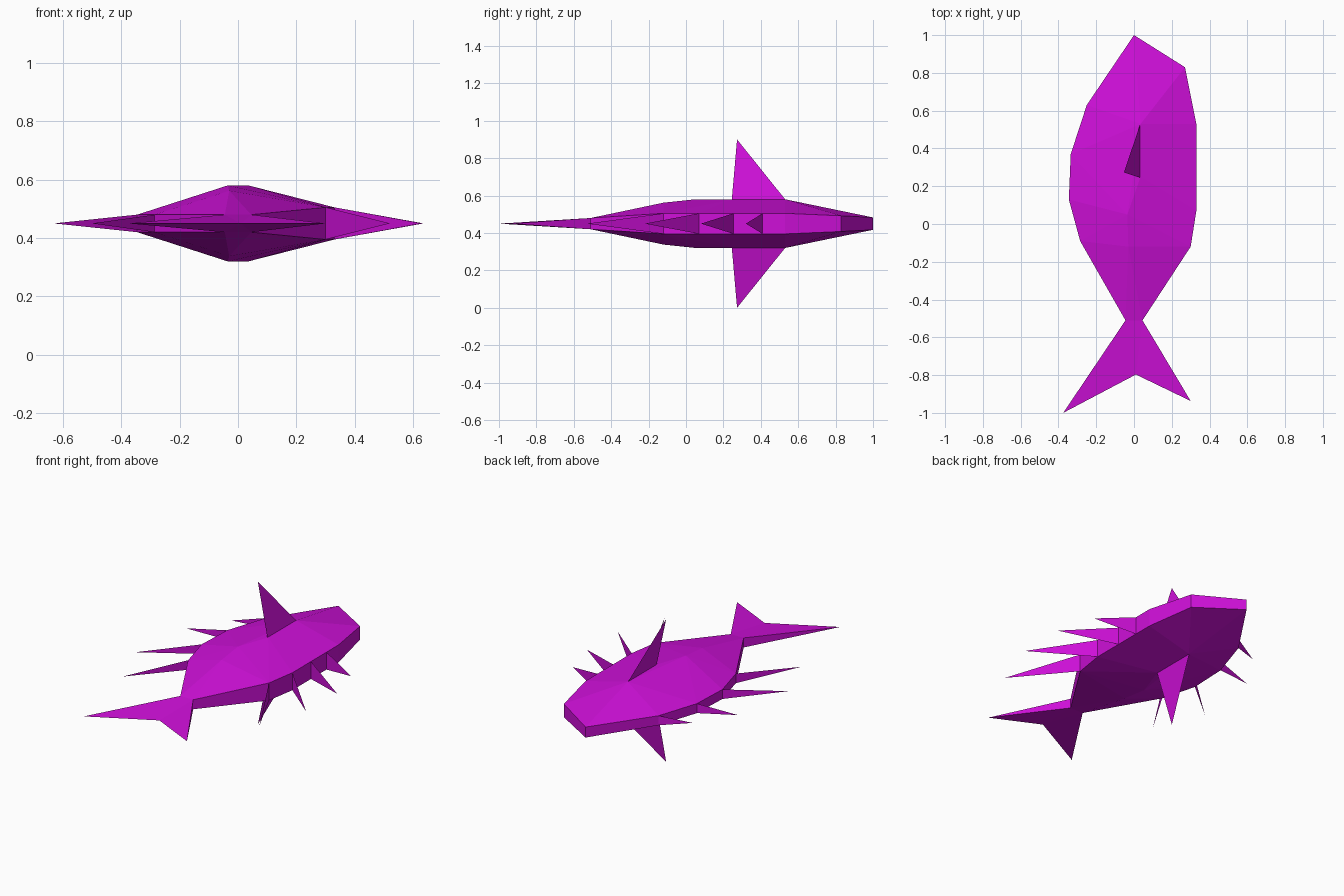
import bpy
import bmesh

if "Cube" in bpy.data.objects:
    bpy.data.objects.remove(bpy.data.objects["Cube"])

MID = 0.45  # height of the horizontal symmetry plane

magenta = bpy.data.materials.new("magenta")
magenta.diffuse_color = (0.62, 0.005, 0.69, 1)
magenta.use_nodes = True
magenta.node_tree.nodes["Principled BSDF"].inputs["Base Color"].default_value = magenta.diffuse_color


def make_part(name, verts, faces=None):
    """Mesh from points; without faces the points are wrapped in a convex hull."""
    bm = bmesh.new()
    vs = [bm.verts.new(v) for v in verts]
    if faces is None:
        hull = bmesh.ops.convex_hull(bm, input=vs)
        loose = {g for g in hull["geom_interior"] + hull["geom_unused"]
                 if isinstance(g, bmesh.types.BMVert)}
        bmesh.ops.delete(bm, geom=list(loose), context="VERTS")
    else:
        for f in faces:
            bm.faces.new([vs[i] for i in f])
    if len(bm.faces) > 1:
        bmesh.ops.recalc_face_normals(bm, faces=bm.faces[:])
    mesh = bpy.data.meshes.new(name)
    bm.to_mesh(mesh)
    bm.free()
    mesh.materials.append(magenta)
    obj = bpy.data.objects.new(name, mesh)
    bpy.context.collection.objects.link(obj)
    return obj


# Body: outline points (x, y, half thickness) and the raised spine
right_rim = [(0.30, -0.12, 0.055), (0.33, 0.07, 0.055), (0.33, 0.53, 0.055), (0.27, 0.83, 0.042)]
left_rim = [(-0.285, -0.09, 0.03), (-0.345, 0.13, 0.03), (-0.335, 0.37, 0.03), (-0.25, 0.63, 0.03)]
ends = [(0.045, -0.51, 0.03), (-0.045, -0.51, 0.03), (0.0, 1.0, 0.033)]
spine = [(-0.03, -0.12, 0.112), (-0.035, 0.05, 0.13), (0.035, 0.25, 0.13), (0.035, 0.53, 0.13)]
make_part("body", [(x, y, MID + s * h) for x, y, h in right_rim + left_rim + ends + spine
                   for s in (1, -1)])

# Forked tail: thick at the body, sharp along the fork
make_part("tail",
          [(-0.045, -0.51, MID + 0.03), (0.045, -0.51, MID + 0.03),
           (-0.045, -0.51, MID - 0.03), (0.045, -0.51, MID - 0.03),
           (-0.375, -1.0, MID), (0.01, -0.797, MID), (0.30, -0.937, MID)],
          [(0, 4, 5), (0, 5, 1), (1, 5, 6), (2, 5, 4), (2, 3, 5), (3, 6, 5),
           (0, 2, 4), (1, 6, 3)])

# Upper and lower fins: thin leaning triangles
for name, s in (("upper_fin", 1), ("lower_fin", -1)):
    tri = [(0.033, 0.245, MID + s * 0.13), (0.033, 0.53, MID + s * 0.13),
           (-0.053, 0.273, MID + s * 0.45)]
    make_part(name, tri, [(0, 1, 2) if s > 0 else (0, 2, 1)])

# Side spikes: upright thin triangles (base x, base y, tip x, tip y)
spikes = {
    "right_spike": (0.055, [(0.30, -0.12, 0.52, -0.53), (0.33, 0.07, 0.63, -0.22),
                            (0.33, 0.255, 0.635, 0.08), (0.33, 0.41, 0.565, 0.32)]),
    "left_spike": (0.03, [(-0.285, -0.09, -0.50, -0.43), (-0.345, 0.13, -0.63, -0.12),
                          (-0.335, 0.37, -0.58, 0.31), (-0.25, 0.63, -0.428, 0.545)]),
}
for name, (h, rows) in spikes.items():
    for i, (bx, by, tx, ty) in enumerate(rows, 1):
        make_part(f"{name}_{i}", [(bx, by, MID - h), (bx, by, MID + h), (tx, ty, MID)],
                  [(0, 1, 2)])
